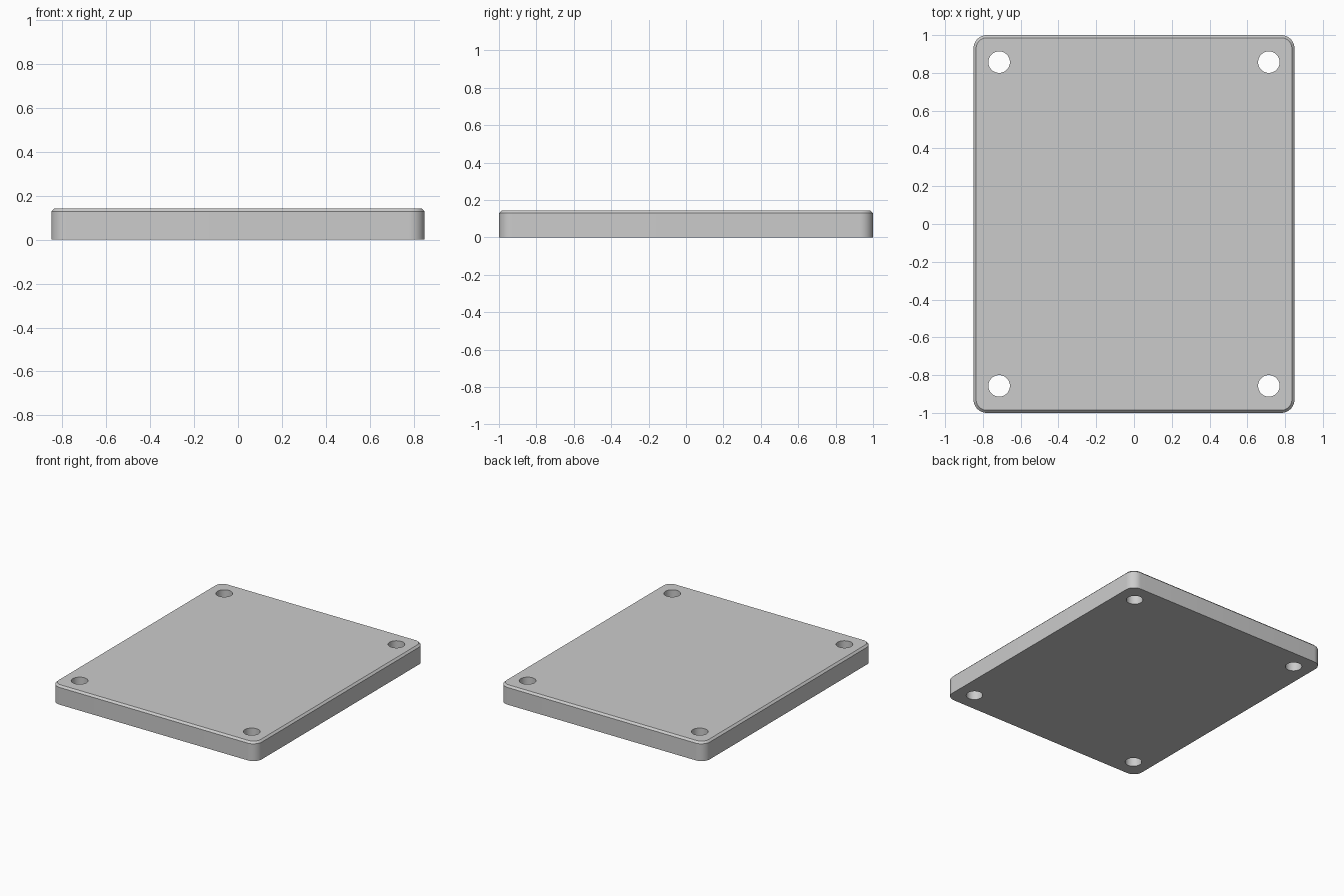
import bpy, bmesh
from math import radians

if "Cube" in bpy.data.objects:
    bpy.data.objects.remove(bpy.data.objects["Cube"])

W, L, T = 1.70, 2.0, 0.143      # plate width, length, thickness
CORNER, CHAMFER = 0.071, 0.014
HOLE_R, HOLE_X, HOLE_Y = 0.057, 0.714, 0.857


def make_object(name, bm):
    mesh = bpy.data.meshes.new(name)
    bm.to_mesh(mesh)
    bm.free()
    obj = bpy.data.objects.new(name, mesh)
    bpy.context.collection.objects.link(obj)
    return obj


# Plate: box with rounded vertical corners and a fine chamfer round the top
bm = bmesh.new()
bmesh.ops.create_cube(bm, size=1)
for v in bm.verts:
    v.co = (v.co.x * W, v.co.y * L, (v.co.z + 0.5) * T)
upright = [e for e in bm.edges if abs(e.verts[0].co.z - e.verts[1].co.z) > 0.01]
bmesh.ops.bevel(bm, geom=upright, offset=CORNER, segments=12, profile=0.5,
                affect='EDGES')
rim = [e for e in bm.edges if all(v.co.z > T - 0.001 for v in e.verts)]
bmesh.ops.bevel(bm, geom=rim, offset=CHAMFER, segments=1, affect='EDGES')
plate = make_object("mounting_plate", bm)

# Four through holes, cut with one mesh of cylinders
bm = bmesh.new()
for sx in (-1, 1):
    for sy in (-1, 1):
        hole = bmesh.ops.create_cone(bm, cap_ends=True, segments=48,
                                     radius1=HOLE_R, radius2=HOLE_R, depth=T * 3)
        bmesh.ops.translate(bm, verts=hole["verts"],
                            vec=(sx * HOLE_X, sy * HOLE_Y, T / 2))
cutter = make_object("hole_cutter", bm)
cutter.hide_render = True

cut = plate.modifiers.new("corner_holes", 'BOOLEAN')
cut.operation = 'DIFFERENCE'
cut.solver = 'EXACT'
cut.object = cutter

# Apply the cut and remove the cutter
bpy.context.view_layer.objects.active = plate
plate.select_set(True)
bpy.ops.object.modifier_apply(modifier=cut.name)
bpy.data.objects.remove(cutter)
bpy.ops.object.shade_smooth_by_angle(angle=radians(30))
